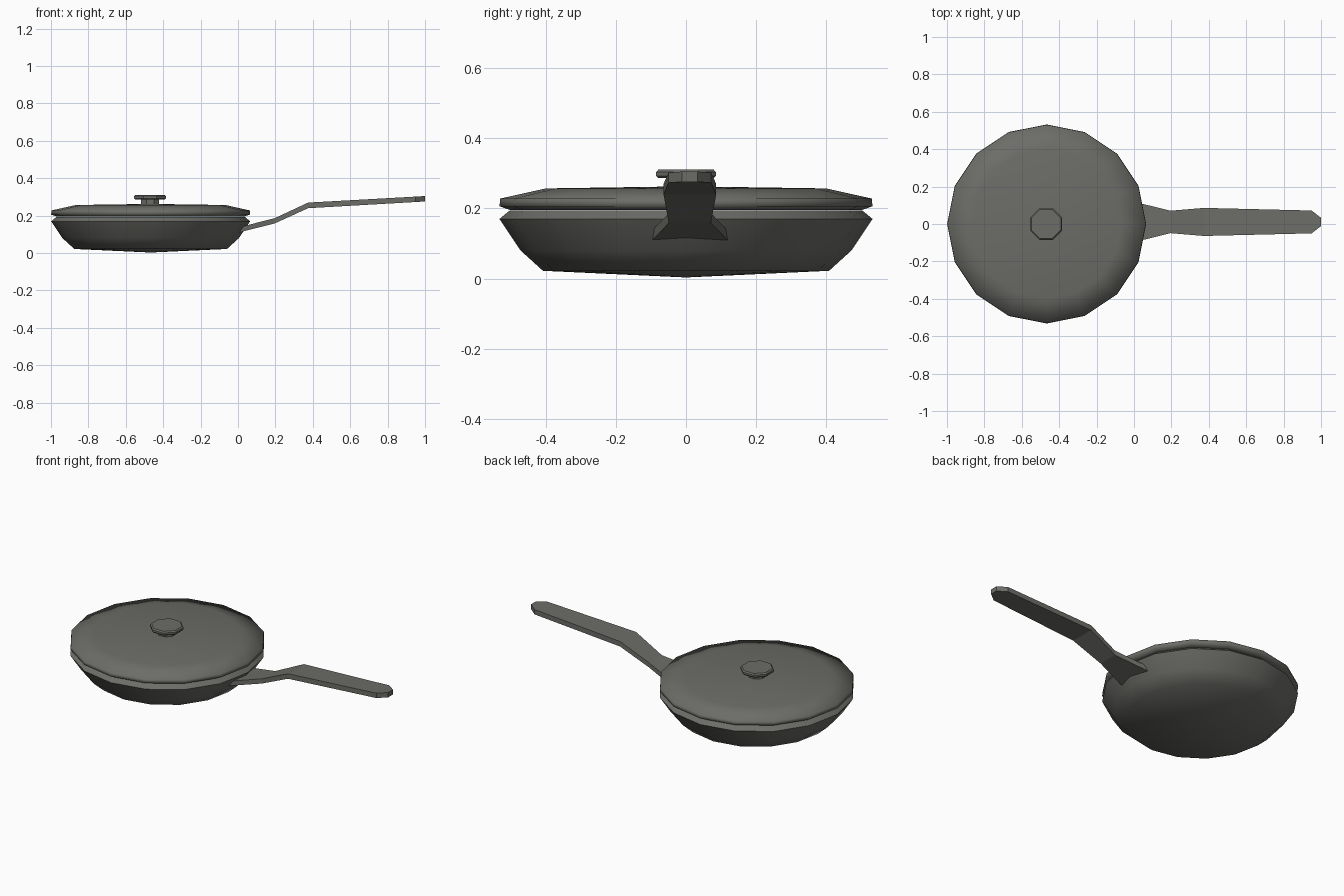
import bpy, bmesh, math

if "Cube" in bpy.data.objects:
    bpy.data.objects.remove(bpy.data.objects["Cube"])

grey = bpy.data.materials.new("dark grey metal")
grey.diffuse_color = (0.15, 0.15, 0.138, 1)
grey.use_nodes = True
grey.node_tree.nodes["Principled BSDF"].inputs["Base Color"].default_value = grey.diffuse_color


def finish(name, bm, smooth_angle=None):
    bmesh.ops.recalc_face_normals(bm, faces=bm.faces)
    mesh = bpy.data.meshes.new(name)
    bm.to_mesh(mesh)
    bm.free()
    mesh.materials.append(grey)
    ob = bpy.data.objects.new(name, mesh)
    bpy.context.collection.objects.link(ob)
    if smooth_angle:
        bpy.ops.object.select_all(action='DESELECT')
        bpy.context.view_layer.objects.active = ob
        ob.select_set(True)
        bpy.ops.object.shade_smooth_by_angle(angle=math.radians(smooth_angle))
    return ob


def lathe(name, profile, sides, cx, turn=0.0, smooth_angle=None):
    """Revolve (radius, z) points around a vertical axis at x = cx."""
    bm = bmesh.new()
    rings = []
    for r, z in profile:
        if r == 0:
            rings.append([bm.verts.new((cx, 0, z))] * sides)
        else:
            angles = [turn + 2 * math.pi * i / sides for i in range(sides)]
            rings.append([bm.verts.new((cx + r * math.cos(a), r * math.sin(a), z))
                          for a in angles])
    for lo, hi in zip(rings, rings[1:]):
        for i in range(sides):
            j = (i + 1) % sides
            bm.faces.new(list(dict.fromkeys((lo[i], lo[j], hi[j], hi[i]))))
    return finish(name, bm, smooth_angle)


# Pan body: outer wall, inward lip, inner bowl
lathe("pan_body", [(0, 0.003), (0.408, 0.022), (0.472, 0.08), (0.532, 0.17),
                   (0.503, 0.194), (0.44, 0.09), (0.39, 0.045), (0, 0.03)],
      16, -0.467, smooth_angle=70)

# Lid with rolled rim
lathe("lid", [(0, 0.196), (0.503, 0.196), (0.532, 0.206), (0.53, 0.228),
              (0.40, 0.257), (0, 0.263)], 16, -0.467, smooth_angle=80)

# Lid knob: stem and chamfered octagonal cap
lathe("lid_knob", [(0, 0.255), (0.052, 0.255), (0.052, 0.286), (0.085, 0.286),
                   (0.092, 0.293), (0.092, 0.304), (0.085, 0.311), (0, 0.311)],
      8, -0.47, turn=math.pi / 8)

# Handle: rectangular sections (x, half width, bottom z, top z)
sections = [(0.0, 0.108, 0.109, 0.137), (0.195, 0.06, 0.158, 0.186),
            (0.375, 0.075, 0.240, 0.270), (0.95, 0.061, 0.273, 0.302),
            (1.0, 0.022, 0.276, 0.305)]
bm = bmesh.new()
loops = []
for x, w, lo, hi in sections:
    loops.append([bm.verts.new((x, 0.011 + y, z))
                  for y, z in ((-w, lo), (w, lo), (w, hi), (-w, hi))])
for a, b in zip(loops, loops[1:]):
    for i in range(4):
        j = (i + 1) % 4
        bm.faces.new((a[i], a[j], b[j], b[i]))
bm.faces.new(loops[0])
bm.faces.new(loops[-1])
finish("handle", bm)
